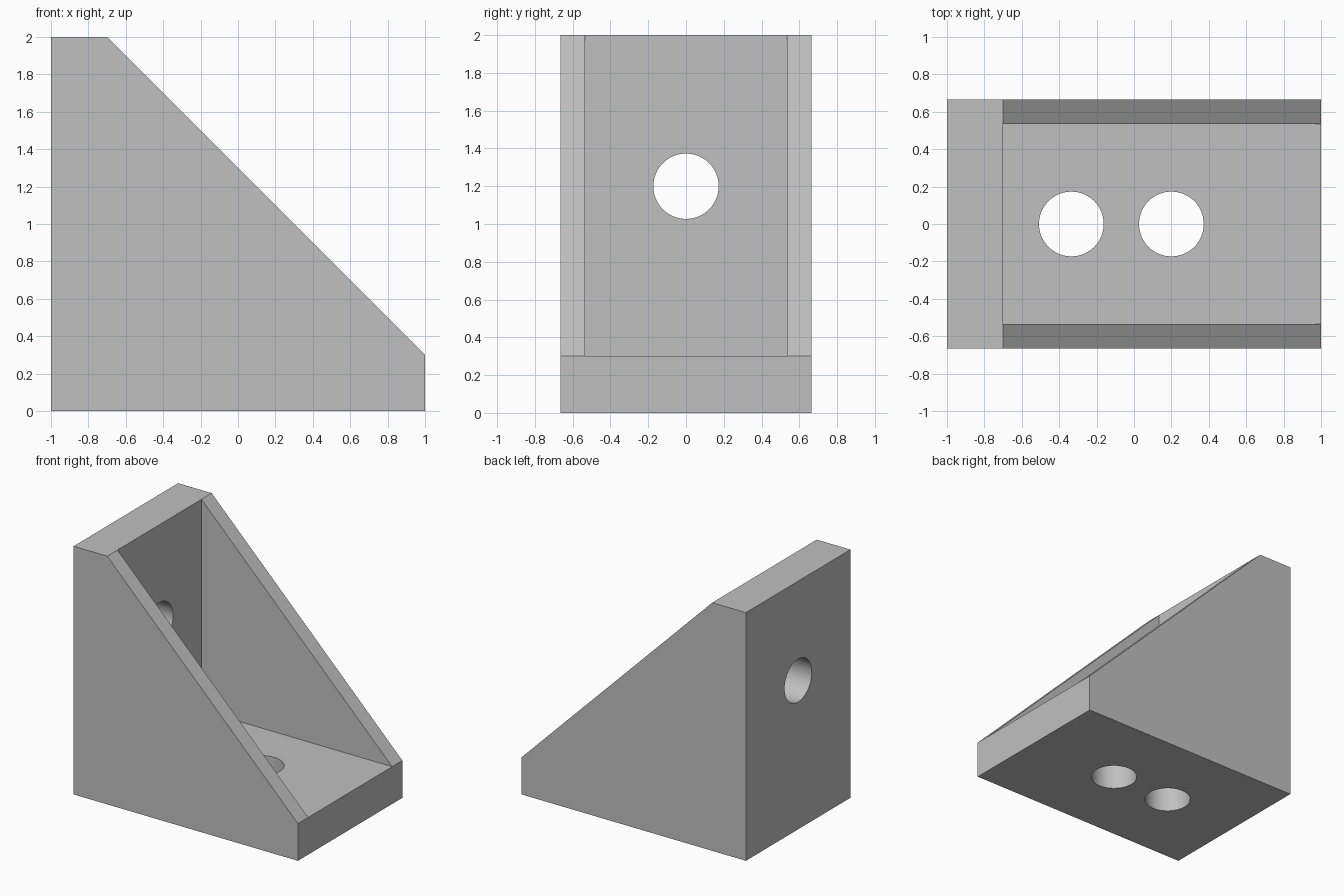
import bpy
import bmesh
import math

# Remove the default cube only
if "Cube" in bpy.data.objects:
    bpy.data.objects.remove(bpy.data.objects["Cube"], do_unlink=True)

HALF_WIDTH, HALF_INNER = 0.665, 0.535
PLATE = 0.3
HOLE_RADIUS = 0.173
INNER_X = -1 + PLATE

grey = bpy.data.materials.new("plain grey")
grey.use_nodes = True
colour = (0.53, 0.53, 0.53, 1)
grey.diffuse_color = colour
grey.node_tree.nodes["Principled BSDF"].inputs["Base Color"].default_value = colour


def make_bracket():
    """One solid: base plate, upright plate and two sloping side gussets."""
    bm = bmesh.new()
    full = (-HALF_WIDTH, HALF_WIDTH)
    inner = (-HALF_INNER, HALF_INNER)
    stations = (full[0], *inner, full[1])

    def row(x, z, ys):
        return [bm.verts.new((x, y, z)) for y in ys]

    heel = row(-1, 0, full)
    toe = row(1, 0, full)
    lip = row(1, PLATE, stations)
    crest = row(INNER_X, 2, stations)
    top = row(-1, 2, full)
    corner = row(INNER_X, PLATE, inner)

    faces = [
        heel + toe[::-1],                                   # underside
        toe + lip[::-1],                                    # toe end
        top + crest[::-1],                                  # top end
        heel + top[::-1],                                   # upright back
        corner + lip[1:3][::-1],                            # floor
        corner + crest[1:3][::-1],                          # inner upright
    ]
    for end in (0, -1):                                     # outer sides
        faces.append([r[end] for r in (heel, toe, lip, crest, top)])
    for i in (0, 1):                                        # gusset inner walls
        faces.append([corner[i], lip[i + 1], crest[i + 1]])
    for i in (0, 2):                                        # gusset slopes
        faces.append([lip[i], lip[i + 1], crest[i + 1], crest[i]])
    for f in faces:
        bm.faces.new(f)
    bmesh.ops.recalc_face_normals(bm, faces=bm.faces)

    mesh = bpy.data.meshes.new("corner_bracket")
    bm.to_mesh(mesh)
    bm.free()
    mesh.materials.append(grey)
    obj = bpy.data.objects.new("corner_bracket", mesh)
    bpy.context.collection.objects.link(obj)
    return obj


def drill(obj, location, rotation=(0, 0, 0)):
    """Cut a round bolt hole with a temporary cylinder."""
    bpy.ops.mesh.primitive_cylinder_add(
        vertices=64, radius=HOLE_RADIUS, depth=PLATE * 2,
        location=location, rotation=rotation)
    cutter = bpy.context.object
    cutter.name = "hole_cutter"
    cutter.hide_render = True
    cutter.data.materials.append(grey)
    mod = obj.modifiers.new("hole", 'BOOLEAN')
    mod.operation = 'DIFFERENCE'
    mod.solver = 'EXACT'
    mod.object = cutter
    bpy.ops.object.select_all(action='DESELECT')
    bpy.context.view_layer.objects.active = obj
    obj.select_set(True)
    bpy.ops.object.modifier_apply(modifier=mod.name)
    bpy.data.objects.remove(cutter, do_unlink=True)


bracket = make_bracket()

# Two holes through the base, one through the upright
for x in (-0.335, 0.2):
    drill(bracket, (x, 0, PLATE / 2))
drill(bracket, (-1 + PLATE / 2, 0, 1.2), (0, math.pi / 2, 0))

# Round hole walls, crisp edges elsewhere
bpy.ops.object.shade_smooth_by_angle(angle=math.radians(30))
